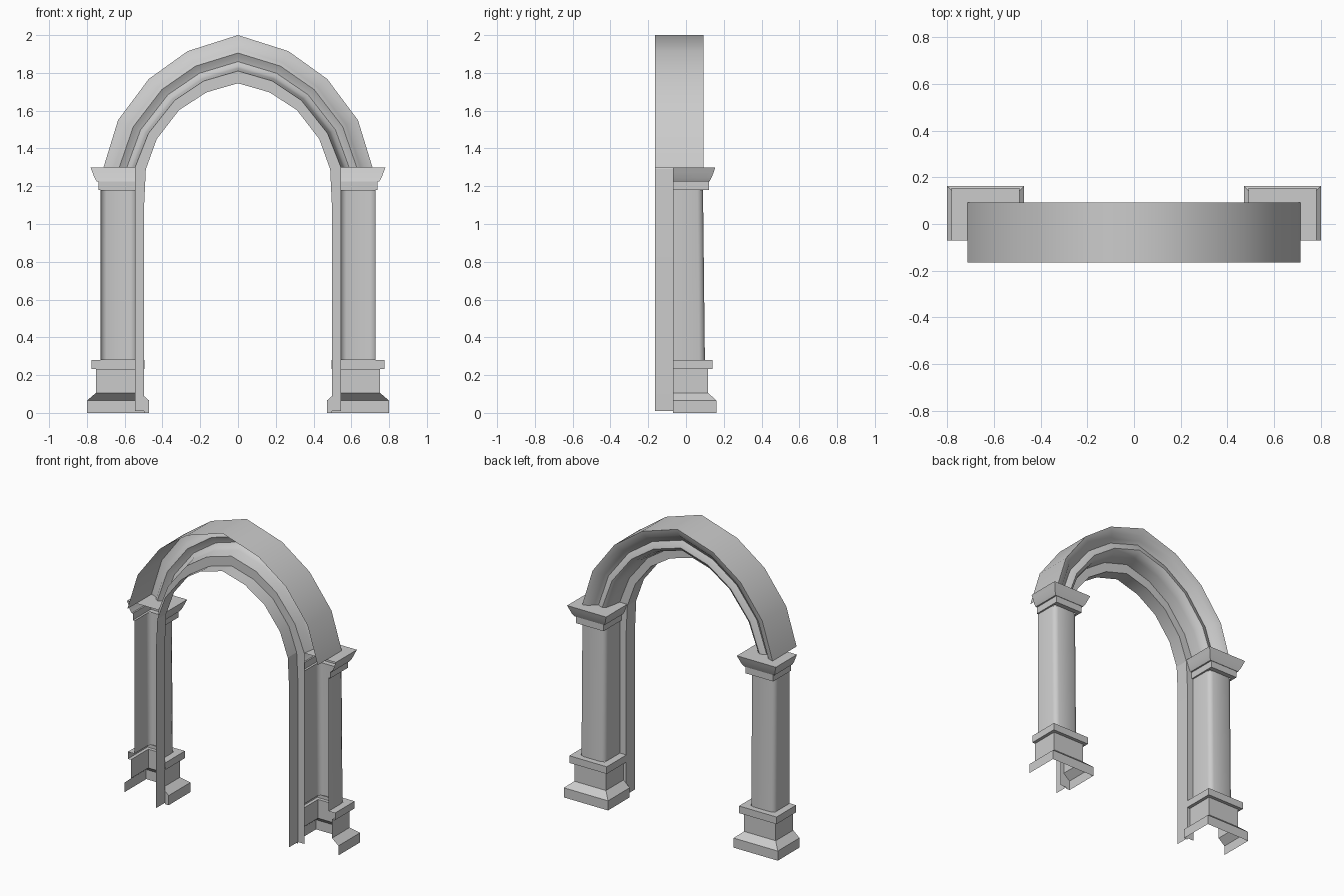
import bpy, math

if "Cube" in bpy.data.objects:
    bpy.data.objects.remove(bpy.data.objects["Cube"])

CX, FRONT = 0.635, -0.07     # column centre in x, open front plane of the columns


def loft(name, rows, flip=False, cap_top=False, angle=35):
    """Open grid surface through equal-length rows of points, mirrored in x."""
    n = len(rows[0])
    verts = [p for r in rows for p in r]
    faces = []
    for i in range(len(rows) - 1):
        for j in range(n - 1):
            a = i * n + j
            f = (a, a + 1, a + n + 1, a + n)
            faces.append(f[::-1] if flip else f)
    if cap_top:
        last = range((len(rows) - 1) * n, len(rows) * n)
        faces.append(tuple(reversed(last)))
    me = bpy.data.meshes.new(name)
    me.from_pydata(verts, [], faces)
    ob = bpy.data.objects.new(name, me)
    bpy.context.collection.objects.link(ob)
    bpy.ops.object.select_all(action='DESELECT')
    ob.select_set(True)
    bpy.context.view_layer.objects.active = ob
    bpy.ops.object.shade_smooth_by_angle(angle=math.radians(angle))
    m = ob.modifiers.new("mirror", 'MIRROR')
    m.merge_threshold = 0.0005
    return ob


def plan(dx, dy, z, c=0.0):
    """Three-sided column plan, optionally with softened back corners."""
    if not c:
        half = [(-dx, FRONT), (-dx, dy)]
    else:
        half = [(-dx, FRONT), (-dx, dy - c), (-dx + c * 0.3, dy - c * 0.3), (-dx + c, dy)]
    pts = half + [(-x, y) for x, y in reversed(half)]
    return [(CX + x, y, z) for x, y in pts]


# Pedestal: plinth, chamfer, block and top slab
base = [(.165, .162, 0), (.165, .162, .065), (.118, .117, .105), (.118, .117, .232),
        (.14, .14, .232), (.14, .14, .28), (.09, .09, .28)]
loft("column_base", [plan(*p) for p in base], flip=True)

# Slightly tapering shaft
loft("column_shaft", [plan(.092, .10, .28, .03), plan(.092, .09, 1.18, .03)], flip=True, angle=60)

# Capital with a flared moulding
capital = [(.088, .088, 1.18), (.103, .122, 1.18), (.103, .122, 1.225), (.113, .125, 1.225),
           (.125, .135, 1.245), (.136, .147, 1.275), (.146, .155, 1.30)]
loft("column_capital", [plan(*p) for p in capital], flip=True, cap_top=True)

# Arch rails from springing to crown (x, z): outer edge, reveal line, inner lip
outer = [(.712, 1.30), (.635, 1.55), (.472, 1.768), (.267, 1.915), (0, 2.0)]
reveal = [(.545, 1.30), (.474, 1.48), (.335, 1.655), (.182, 1.757), (0, 1.81)]
lip = [(.488, 1.29), (.43, 1.45), (.312, 1.603), (.167, 1.697), (0, 1.745)]

# Extrados and rolled moulding: (share of width from reveal to outer edge, y)
profile = [(1, -.165), (1, .092), (.76, .08), (.62, .05), (.5, .036), (.38, .048),
           (.26, .055), (.14, .04), (.07, 0), (0, FRONT)]
rows = []
for (ox, oz), (rx, rz), (lx, lz) in zip(outer, reveal, lip):
    row = [(rx + (ox - rx) * t, y, rz + (oz - rz) * t) for t, y in profile]
    # stepped reveal: lip face, then the inner surface running to the front
    rows.append(row + [(lx, FRONT, lz), (lx, -.165, lz)])
loft("arch", rows, angle=50)

# Straight jamb below the arch: step face, then inner wall running to the front
jamb = [[(.545, FRONT, z), (x, FRONT, zl), (x, -.165, zl)]
        for z, x, zl in [(.01, .497, .01), (1.1, .497, 1.1), (1.30, .488, 1.29)]]
loft("door_jamb", jamb)

# Foot of the step face, widened to meet the plinth
loft("jamb_foot", [[(.497, FRONT, z), (x, FRONT, z)]
                   for z, x in [(0, .47), (.065, .47), (.088, .496)]])
